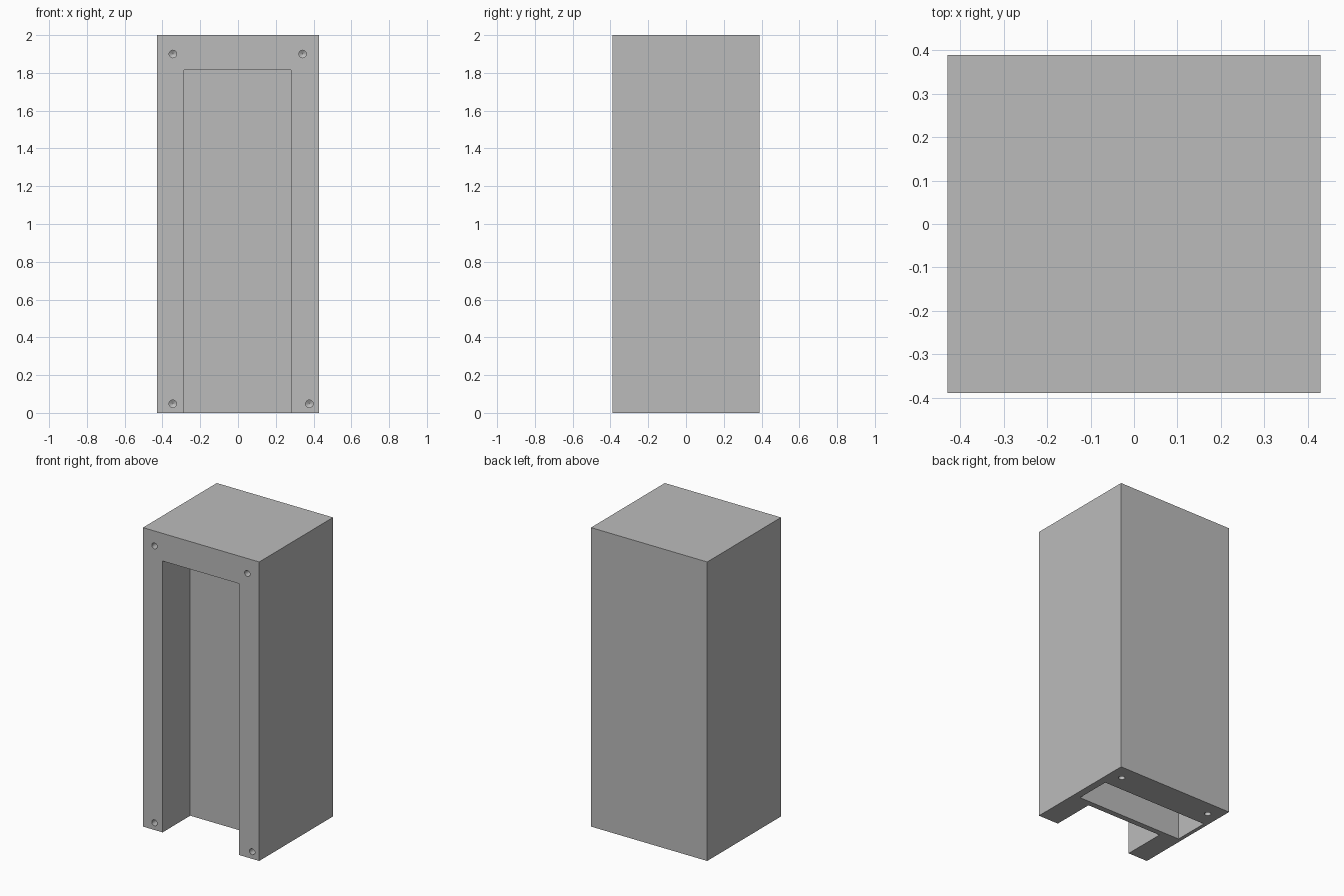
import bpy
from math import pi
from mathutils import Matrix, Vector
import bmesh

default_cube = bpy.data.objects.get("Cube")
if default_cube:
    bpy.data.objects.remove(default_cube, do_unlink=True)

# Plain grey material
grey = bpy.data.materials.new("plain grey")
grey.use_nodes = True
colour = (0.5, 0.5, 0.5, 1)
grey.diffuse_color = colour
grey.node_tree.nodes["Principled BSDF"].inputs["Base Color"].default_value = colour


def add_object(name, bm):
    bmesh.ops.recalc_face_normals(bm, faces=bm.faces)
    mesh = bpy.data.meshes.new(name)
    bm.to_mesh(mesh)
    bm.free()
    mesh.materials.append(grey)
    obj = bpy.data.objects.new(name, mesh)
    bpy.context.collection.objects.link(obj)
    return obj


def box(name, low, high):
    low, high = Vector(low), Vector(high)
    bm = bmesh.new()
    bmesh.ops.create_cube(bm, size=1, matrix=Matrix.Translation((low + high) / 2)
                          @ Matrix.Diagonal((*(high - low), 1)))
    return add_object(name, bm)


def drill(name, mouth, turn, radius=0.02, depth=0.1):
    """Round bit with a conical tip, pointing up before it is turned."""
    bm = bmesh.new()
    bottom = bmesh.ops.create_circle(bm, cap_ends=True, segments=24, radius=radius)["verts"]
    bmesh.ops.translate(bm, verts=bottom, vec=(0, 0, -0.02))
    shaft = bmesh.ops.extrude_face_region(bm, geom=bm.faces[:])["geom"]
    top = [v for v in shaft if isinstance(v, bmesh.types.BMVert)]
    bmesh.ops.translate(bm, verts=top, vec=(0, 0, 0.02 + depth))
    cap = next(f for f in shaft if isinstance(f, bmesh.types.BMFace))
    tip = bmesh.ops.poke(bm, faces=[cap])["verts"]
    bmesh.ops.translate(bm, verts=tip, vec=(0, 0, radius * 0.6))
    bmesh.ops.transform(bm, verts=bm.verts, matrix=Matrix.Translation(mouth) @ turn)
    return add_object(name, bm)


# Solid block
body = box("housing_body", (-0.43, -0.39, 0), (0.43, 0.39, 2))

# Front channel and the separate chamber behind it, both open at the bottom
cutters = [
    box("front_channel", (-0.285, -0.5, -0.1), (0.28, -0.098, 1.815)),
    box("rear_chamber", (-0.405, -0.06, -0.1), (0.38, 0.18, 1.815)),
]

# Screw holes in the front frame and in the underside
into_front = Matrix.Rotation(-pi / 2, 4, "X")
for x, z in ((-0.345, 1.9), (0.342, 1.9), (-0.345, 0.048), (0.378, 0.048)):
    cutters.append(drill("front_screw_hole", (x, -0.39, z), into_front))
for x in (-0.345, 0.34):
    cutters.append(drill("bottom_screw_hole", (x, 0.288, 0), Matrix.Identity(4)))

# Cut every opening out of the block
bpy.context.view_layer.objects.active = body
for cutter in cutters:
    cutter.hide_render = True
    cut = body.modifiers.new(cutter.name, "BOOLEAN")
    cut.operation = "DIFFERENCE"
    cut.solver = "EXACT"
    cut.object = cutter
    bpy.ops.object.modifier_apply(modifier=cut.name)
for cutter in cutters:
    bpy.data.objects.remove(cutter, do_unlink=True)
